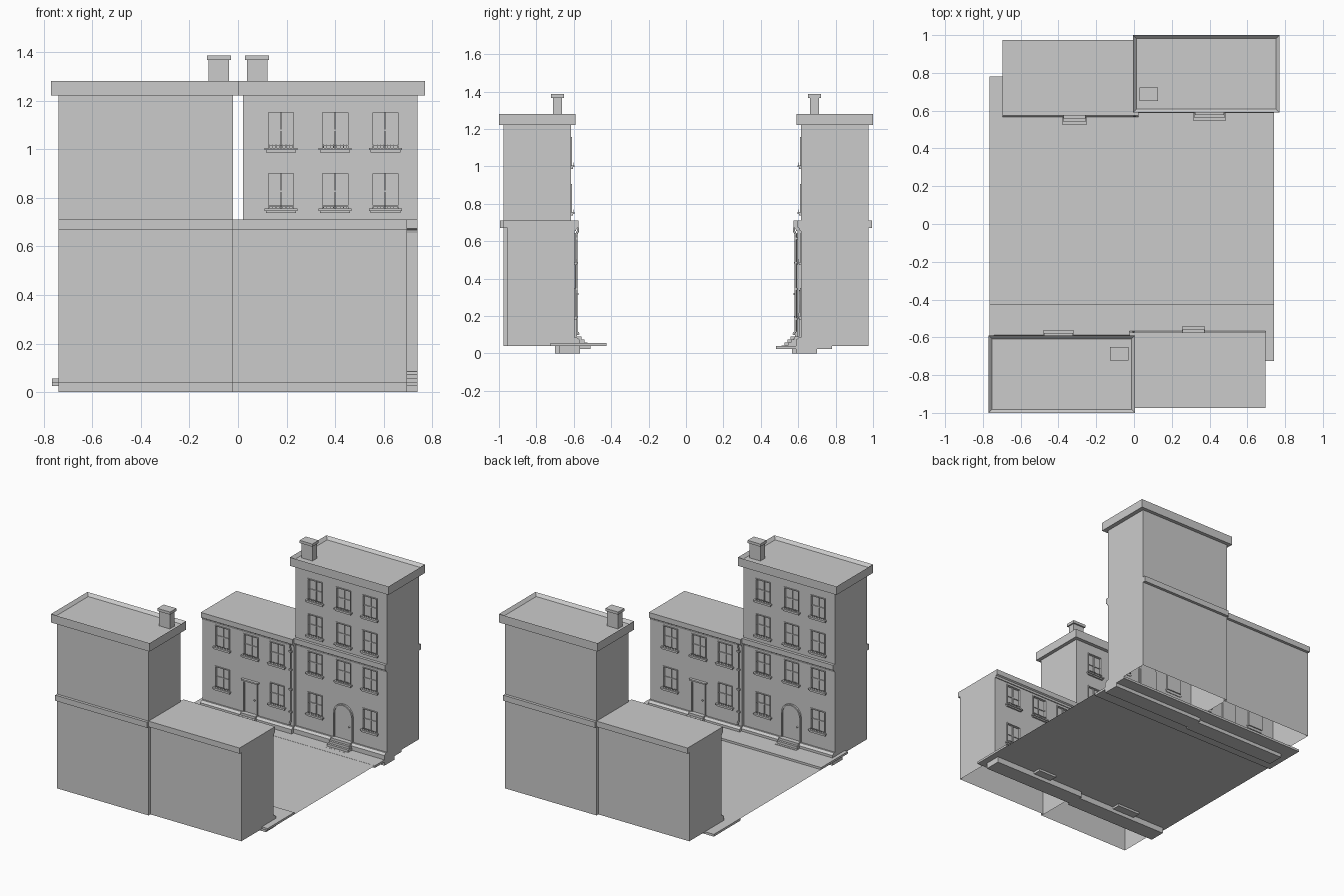
import bpy, bmesh, math
from mathutils import Matrix, Vector

if "Cube" in bpy.data.objects:
    bpy.data.objects.remove(bpy.data.objects["Cube"])

parts = []          # everything on the back row; copied to the front row at the end


def finish(name, bm, keep=True):
    bmesh.ops.remove_doubles(bm, verts=bm.verts, dist=1e-5)
    bmesh.ops.recalc_face_normals(bm, faces=bm.faces)
    me = bpy.data.meshes.new(name)
    bm.to_mesh(me)
    bm.free()
    ob = bpy.data.objects.new(name, me)
    bpy.context.collection.objects.link(ob)
    if keep:
        parts.append(ob)
    return ob


def add_box(bm, x0, x1, y0, y1, z0, z1):
    m = Matrix.Translation(((x0 + x1) / 2, (y0 + y1) / 2, (z0 + z1) / 2))
    m = m @ Matrix.Diagonal((x1 - x0, y1 - y0, z1 - z0, 1))
    bmesh.ops.create_cube(bm, size=1, matrix=m)


def boxes(name, dims, keep=True):
    bm = bmesh.new()
    for d in dims:
        add_box(bm, *d)
    # separate boxes may touch, so no welding issues matter here
    return finish(name, bm, keep)


def quad(bm, *pts):
    bm.faces.new([bm.verts.new(p) for p in pts])


def extrude_profile(name, pts, axis, a0, a1):
    """Extrude a closed 2D profile: axis 'x' takes (y, z), axis 'y' takes (x, z)."""
    bm = bmesh.new()
    f = bm.faces.new([bm.verts.new((a0, p, q) if axis == 'x' else (p, a0, q)) for p, q in pts])
    ext = bmesh.ops.extrude_face_region(bm, geom=[f])
    d = Vector((a1 - a0, 0, 0)) if axis == 'x' else Vector((0, a1 - a0, 0))
    bmesh.ops.translate(bm, vec=d, verts=[v for v in ext['geom'] if isinstance(v, bmesh.types.BMVert)])
    return finish(name, bm)


def house_shell(name, x0, x1, yf, yb, z0, z1, holes, depth=0.012):
    """Open-bottomed house with recessed window panes in the street wall."""
    bm = bmesh.new()
    xs = sorted({x0, x1} | {h[0] for h in holes} | {h[1] for h in holes})
    zs = sorted({z0, z1} | {h[2] for h in holes} | {h[3] for h in holes})
    for a, b in zip(xs, xs[1:]):
        for c, d in zip(zs, zs[1:]):
            mx, mz = (a + b) / 2, (c + d) / 2
            if not any(h[0] < mx < h[1] and h[2] < mz < h[3] for h in holes):
                quad(bm, (a, yf, c), (b, yf, c), (b, yf, d), (a, yf, d))
    yp = yf + depth
    for a, b, c, d in holes:
        rim = [(a, c), (b, c), (b, d), (a, d)]
        quad(bm, *[(x, yp, z) for x, z in rim])
        for (xa, za), (xb, zb) in zip(rim, rim[1:] + rim[:1]):
            quad(bm, (xa, yf, za), (xb, yf, zb), (xb, yp, zb), (xa, yp, za))
    quad(bm, (x0, yf, z0), (x0, yf, z1), (x0, yb, z1), (x0, yb, z0))
    quad(bm, (x1, yf, z0), (x1, yb, z0), (x1, yb, z1), (x1, yf, z1))
    quad(bm, (x0, yb, z0), (x0, yb, z1), (x1, yb, z1), (x1, yb, z0))
    quad(bm, (x0, yf, z1), (x1, yf, z1), (x1, yb, z1), (x0, yb, z1))
    finish(name, bm)


HW, HH = 0.052, 0.145      # window half width and height


def window(name, cx, yf, z):
    t, zt, a, b = 0.006, z + HH, cx - HW, cx + HW
    d = [(a - t, a, yf - 0.006, yf + 0.01, z, zt + t), (b, b + t, yf - 0.006, yf + 0.01, z, zt + t),
         (a, b, yf - 0.006, yf + 0.01, zt, zt + t),
         (a - 0.016, b + 0.016, yf - 0.018, yf + 0.004, z - 0.009, z),       # sill
         (a - 0.01, b + 0.01, yf - 0.011, yf + 0.004, z - 0.018, z - 0.009),
         (cx - 0.003, cx + 0.003, yf + 0.005, yf + 0.012, z, zt),            # glazing bars
         (a, b, yf + 0.006, yf + 0.012, z + HH / 2 - 0.003, z + HH / 2 + 0.003),
         (a, b, yf - 0.013, yf - 0.010, z + 0.010, z + 0.013)]               # low rail
    for i in range(8):
        x = a + 0.004 + i * (2 * HW - 0.008) / 7
        d.append((x - 0.0012, x + 0.0012, yf - 0.013, yf - 0.010, z, z + 0.015))
    boxes(name, d)


def stairs(name, cx, half, yf):
    boxes(name, [(cx - half + 0.004 * i, cx + half - 0.004 * i, yf - 0.085 + 0.016 * i, yf + 0.004,
                  0.025 + 0.0165 * i, 0.0415 + 0.0165 * i) for i in range(4)])


def knob(name, x, y, z):
    bm = bmesh.new()
    bmesh.ops.create_uvsphere(bm, u_segments=8, v_segments=6, radius=0.006,
                              matrix=Matrix.Translation((x, y, z)))
    finish(name, bm)


def house(tag, x0, yf, top, rows):
    x1, yb = x0 + 0.72, yf + 0.36
    cols = [x0 + 0.157, x0 + 0.38, x0 + 0.587]
    spots = [(c, z) for r, z in enumerate(rows) for k, c in enumerate(cols) if not (r == 0 and k == 1)]
    house_shell(tag + "_house_walls", x0, x1, yf, yb, 0.04, top,
                [(c - HW, c + HW, z, z + HH) for c, z in spots])
    for i, (c, z) in enumerate(spots):
        window(f"{tag}_window_{i}", c, yf, z)
    # plinth along the foot of the street wall
    y = yf - 0.028
    extrude_profile(tag + "_plinth", [(y, 0), (y, 0.072), (yf - 0.012, 0.085), (yf + 0.085, 0.085),
                                      (yf + 0.085, 0)], 'x', x0, x1)
    # cornice at the second floor, front and back
    extrude_profile(tag + "_front_cornice", [(yf + 0.005, 0.655), (yf - 0.006, 0.655), (yf - 0.01, 0.668),
                                             (yf - 0.02, 0.674), (yf - 0.02, 0.71), (yf + 0.005, 0.71)],
                    'x', x0, x1)
    boxes(tag + "_back_cornice", [(x0, x1, yb - 0.005, yb + 0.02, 0.67, 0.71)])
    return cols[1]


# short house: two floors, square door
YS, YT = 0.595, 0.615
cx = house("short", -0.695, YS, 0.71, [0.2, 0.49])
stairs("short_stairs", cx, 0.07, YS)
boxes("short_door", [(cx - 0.045, cx + 0.045, YS - 0.004, YS + 0.01, 0.088, 0.30)])
boxes("short_door_frame", [(cx - 0.056, cx - 0.045, YS - 0.011, YS + 0.01, 0.088, 0.30),
                           (cx + 0.045, cx + 0.056, YS - 0.011, YS + 0.01, 0.088, 0.30),
                           (cx - 0.056, cx + 0.056, YS - 0.011, YS + 0.01, 0.30, 0.312),
                           (cx - 0.066, cx + 0.066, YS - 0.02, YS + 0.01, 0.312, 0.322)])
knob("short_door_knob", cx + 0.034, YS - 0.009, 0.19)

# drainpipe with bent top and brackets
cu = bpy.data.curves.new("drainpipe", 'CURVE')
cu.dimensions, cu.bevel_depth, cu.bevel_resolution, cu.use_fill_caps = '3D', 0.006, 2, True
sp = cu.splines.new('POLY')
path = [(YS - 0.018, 0.672), (YS - 0.018, 0.655), (YS - 0.008, 0.635), (YS - 0.008, 0.12), (YS - 0.022, 0.1)]
sp.points.add(len(path) - 1)
for p, (y, z) in zip(sp.points, path):
    p.co = (0.003, y, z, 1)
pipe = bpy.data.objects.new("drainpipe", cu)
bpy.context.collection.objects.link(pipe)
parts.append(pipe)
boxes("pipe_brackets", [(-0.007, 0.013, YS - 0.016, YS + 0.002, z, z + 0.01) for z in (0.18, 0.34, 0.48, 0.61)])

# tall house: four floors, arched door
cx = house("tall", 0.02, YT, 1.255, [0.2, 0.49, 0.755, 1.005])
stairs("tall_stairs", cx, 0.088, YT)


def arch(r, n=12, zs=0.262):
    return [(cx + r * math.cos(math.pi * i / n), zs + r * math.sin(math.pi * i / n)) for i in range(n + 1)]


R = 0.066
extrude_profile("tall_door", [(cx - R, 0.088), (cx + R, 0.088)] + arch(R), 'y', YT - 0.004, YT + 0.01)
outer = [(cx + R + 0.01, 0.088)] + arch(R + 0.01) + [(cx - R - 0.01, 0.088)]
inner = [(cx + R, 0.088)] + arch(R) + [(cx - R, 0.088)]
extrude_profile("tall_door_arch", outer + inner[::-1], 'y', YT - 0.012, YT + 0.008)
knob("tall_door_knob", cx + 0.05, YT - 0.009, 0.19)

# tall roof: parapet with sunken deck
bm = bmesh.new()
add_box(bm, -0.005, 0.77, 0.59, 1.0, 1.22, 1.28)
bm.faces.ensure_lookup_table()
lid = max(bm.faces, key=lambda f: f.calc_center_median().z)
bmesh.ops.inset_region(bm, faces=[lid], thickness=0.027)
bmesh.ops.translate(bm, vec=(0, 0, -0.02), verts=lid.verts)
finish("tall_roof", bm)

# chimney
boxes("chimney", [(0.037, 0.121, 0.662, 0.712, 1.25, 1.37), (0.028, 0.128, 0.652, 0.722, 1.367, 1.386)])

# front row is the back row turned half round
turn = Matrix.Rotation(math.pi, 4, 'Z')
for ob in list(parts):
    twin = bpy.data.objects.new("opposite_" + ob.name, ob.data)
    twin.matrix_world = turn
    bpy.context.collection.objects.link(twin)

# street and pavements
bm = bmesh.new()
quad(bm, (-0.765, -0.43, 0.04), (0.74, -0.43, 0.04), (0.74, 0.485, 0.04), (-0.765, 0.485, 0.04))
finish("street", bm, False)
boxes("front_pavement", [(-0.765, 0.74, -0.725, -0.425, 0.04, 0.055)], False)
boxes("back_pavement", [(-0.765, 0.74, 0.48, 0.78, 0.025, 0.041)], False)
